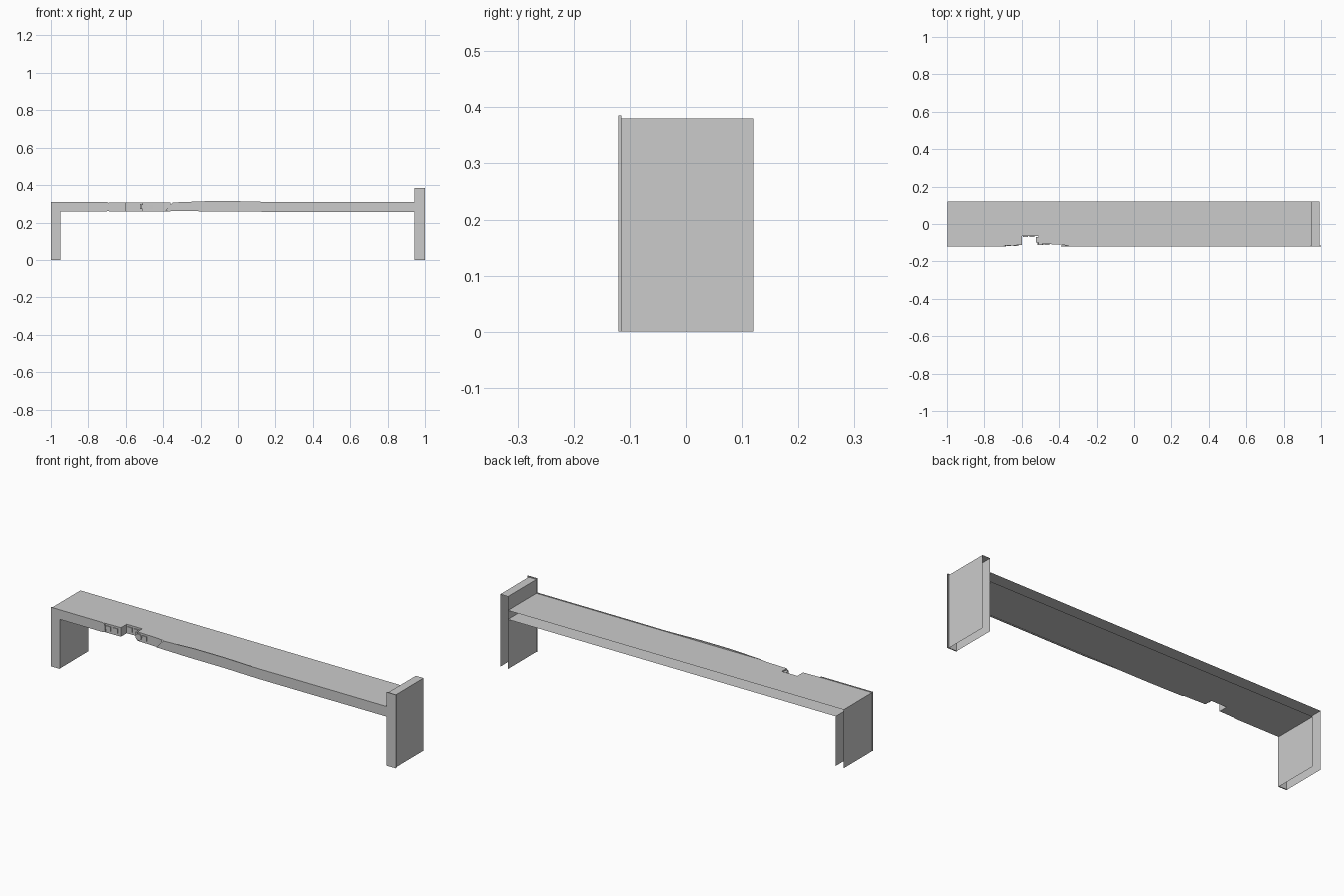
import bpy, bmesh
from mathutils import Matrix

if "Cube" in bpy.data.objects:
    bpy.data.objects.remove(bpy.data.objects["Cube"])

BACK, FRONT, LIP = 0.12, -0.115, -0.12


def finish(name, bm, recalc=False):
    if recalc:
        bmesh.ops.recalc_face_normals(bm, faces=bm.faces)
    me = bpy.data.meshes.new(name)
    bm.to_mesh(me)
    bm.free()
    ob = bpy.data.objects.new(name, me)
    bpy.context.collection.objects.link(ob)
    return ob


def sheet(name, pts):
    bm = bmesh.new()
    bm.faces.new([bm.verts.new(p) for p in pts])
    return finish(name, bm)


def wall(name, path, z0, z1):
    """Open vertical sheet following a plan path."""
    bm = bmesh.new()
    rows = [(bm.verts.new((x, y, z0)), bm.verts.new((x, y, z1))) for x, y in path]
    for a, b in zip(rows, rows[1:]):
        bm.faces.new((a[0], b[0], b[1], a[1]))
    return finish(name, bm)


def plate(name, outline, y0=LIP, y1=FRONT):
    """Thin front plate from an x-z outline, with a rim and an open back."""
    bm = bmesh.new()
    f = [bm.verts.new((x, y0, z)) for x, z in outline]
    b = [bm.verts.new((x, y1, z)) for x, z in outline]
    bm.faces.new(f)
    n = len(f)
    for i in range(n):
        j = (i + 1) % n
        bm.faces.new((f[i], b[i], b[j], f[j]))
    return finish(name, bm, True)


def box(name, x0, x1, y0, y1, z0, z1):
    bm = bmesh.new()
    bmesh.ops.create_cube(bm, size=1)
    for v in bm.verts:
        v.co.x = x0 if v.co.x < 0 else x1
        v.co.y = y0 if v.co.y < 0 else y1
        v.co.z = z0 if v.co.z < 0 else z1
    return finish(name, bm)


# Front trim, left half with leg and right half with tall post
plate("front_trim_left", [(-1, 0), (-0.95, 0), (-0.95, 0.26), (-0.70, 0.26),
                          (-0.685, 0.264), (-0.69, 0.304), (-0.70, 0.31), (-1, 0.31)])
plate("front_trim_right", [(-0.39, 0.263), (-0.2, 0.26), (0, 0.26), (0.2, 0.256),
                           (0.4, 0.256), (0.945, 0.257), (0.945, 0), (1, 0),
                           (1, 0.385), (0.945, 0.385), (0.945, 0.31), (0.4, 0.31),
                           (0.2, 0.309), (0, 0.314), (-0.17, 0.314), (-0.35, 0.307)])

# Broken edge shared by the top sheet, underside and exposed core
broken = [(-0.69, FRONT), (-0.6, -0.113), (-0.6, -0.065), (-0.51, -0.065),
          (-0.51, -0.106), (-0.39, -0.11), (-0.36, FRONT)]


def deck(name, x0, x1, z):
    plan = [(x0, FRONT)] + broken + [(x1, FRONT), (x1, BACK), (x0, BACK)]
    sheet(name, [(x, y, z) for x, y in plan])


deck("shelf_top", -0.998, 0.948, 0.307)
deck("shelf_underside", -0.952, 0.948, 0.26)
wall("exposed_core", broken, 0.26, 0.307)
wall("core_panel", [(-0.6, -0.03), (-0.6, -0.065), (-0.45, -0.065)], 0.26, 0.3065)

# Leg and post side sheets, open at back and bottom
for name, x, z in (("leg_outer_side", -0.998, 0.307), ("leg_inner_side", -0.952, 0.26),
                   ("post_inner_side", 0.948, 0.38), ("post_outer_side", 0.993, 0.38)):
    wall(name, [(x, FRONT), (x, BACK)], 0, z)
sheet("post_cap", [(0.948, FRONT, 0.38), (0.993, FRONT, 0.38),
                   (0.993, BACK, 0.38), (0.948, BACK, 0.38)])

# Small parts visible on the broken core
for i, (x, y) in enumerate([(-0.67, -0.113), (-0.63, -0.112), (-0.58, -0.065),
                            (-0.545, -0.065), (-0.465, -0.107)]):
    box(f"core_block_{i}", x - 0.013, x + 0.013, y - 0.005, y, 0.272, 0.297)
box("core_bracket", -0.525, -0.51, -0.1, -0.07, 0.272, 0.3)
bm = bmesh.new()
bmesh.ops.create_cone(bm, cap_ends=True, segments=12, radius1=0.017, radius2=0.017,
                      depth=0.03, matrix=Matrix.Translation((-0.5, -0.098, 0.284))
                      @ Matrix.Rotation(1.5708, 4, 'X'))
finish("core_pipe", bm)
